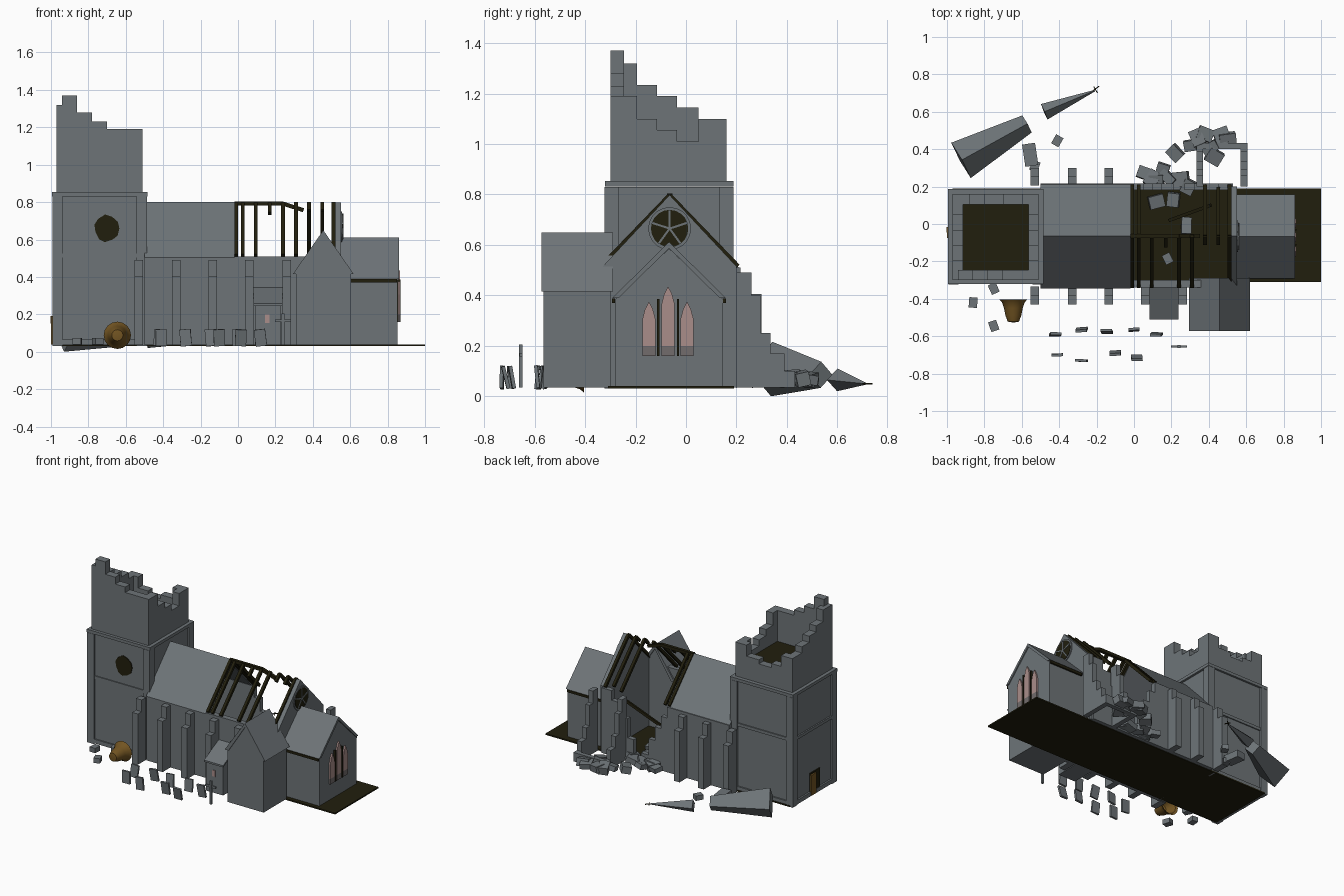
import bpy, bmesh, math, random
from mathutils import Vector, Matrix, Euler

if "Cube" in bpy.data.objects:
    bpy.data.objects.remove(bpy.data.objects["Cube"])
random.seed(4)


def material(name, r, g, b):
    m = bpy.data.materials.new(name)
    m.use_nodes = True
    m.diffuse_color = (r, g, b, 1)
    m.node_tree.nodes["Principled BSDF"].inputs["Base Color"].default_value = (r, g, b, 1)
    return m


STONE = material("grey_stone", .155, .175, .187)
DARK = material("charred_wood", .015, .013, .004)
PINK = material("rose_glass", .40, .27, .255)
SILL = material("dull_glass", .17, .15, .15)
BRASS = material("old_bronze", .17, .09, .016)
GROUND = .035
RIDGE = -.065


def finish(name, bm, mat):
    bmesh.ops.recalc_face_normals(bm, faces=bm.faces)
    mesh = bpy.data.meshes.new(name)
    bm.to_mesh(mesh)
    bm.free()
    mesh.materials.append(mat)
    obj = bpy.data.objects.new(name, mesh)
    bpy.context.collection.objects.link(obj)
    return obj


def block(name, centre, size, mat=STONE, turn=(0, 0, 0)):
    bm = bmesh.new()
    matrix = Matrix.LocRotScale(Vector(centre), Euler(turn), Vector(size))
    bmesh.ops.create_cube(bm, size=1, matrix=matrix)
    return finish(name, bm, mat)


def box(name, xs, ys, zs, mat=STONE):
    spans = (xs, ys, zs)
    return block(name, [(a + b) / 2 for a, b in spans], [b - a for a, b in spans], mat)


def prism(name, axis, profile, span, mat=STONE):
    """Extrude a (horizontal, height) profile along x or y."""
    bm = bmesh.new()
    place = (lambda p, t: (t, *p)) if axis == "x" else (lambda p, t: (p[0], t, p[1]))
    face = bm.faces.new([bm.verts.new(place(p, span[0])) for p in profile])
    grown = bmesh.ops.extrude_face_region(bm, geom=[face])["geom"]
    shift = Vector(place((0, 0), span[1] - span[0]))
    bmesh.ops.translate(bm, vec=shift, verts=[v for v in grown if isinstance(v, bmesh.types.BMVert)])
    return finish(name, bm, mat)


def stepped(name, axis, base, start, steps, span):
    """Broken wall whose top follows (end, height) steps."""
    profile, at = [(start, base)], start
    for end, height in steps:
        profile += [(at, height), (end, height)]
        at = end
    return prism(name, axis, profile + [(at, base)], span)


def beam(name, a, b, width, mat=DARK):
    a, b = Vector(a), Vector(b)
    turn = (b - a).to_track_quat("Z", "Y").to_euler()
    return block(name, (a + b) / 2, (width, width, (b - a).length), mat, turn)


def roof(name, axis, middle, half, eave, top, span, thick=.025):
    profile = [(middle - half, eave), (middle, top), (middle + half, eave),
               (middle + half - thick, eave), (middle, top - thick), (middle - half + thick, eave)]
    return prism(name, axis, profile, span)


def gable(name, axis, middle, half, eave, top, span):
    profile = [(middle - half, GROUND), (middle - half, eave), (middle, top),
               (middle + half, eave), (middle + half, GROUND)]
    return prism(name, axis, profile, span)


def cone(name, a, b, r1, r2):
    a, b = Vector(a), Vector(b)
    bm = bmesh.new()
    turn = (b - a).to_track_quat("Z", "Y").to_matrix().to_4x4()
    bmesh.ops.create_cone(bm, cap_ends=True, segments=4, radius1=r1, radius2=r2, depth=(b - a).length,
                          matrix=Matrix.Translation((a + b) / 2) @ turn)
    return finish(name, bm, STONE)


def ring(middle, height, r, count, wobble=0):
    return [(middle + (r + random.uniform(-wobble, wobble)) * math.cos(math.tau * i / count),
             height + (r + random.uniform(-wobble, wobble)) * math.sin(math.tau * i / count)) for i in range(count)]


box("floor_slab", (-.97, 1), (-.31, .19), (.03, .04), DARK)

# Tower: shaft, corner piers, string courses
box("tower_shaft", (-.98, -.5), (-.31, .175), (GROUND, .83))
for x in (-.965, -.515):
    for y in (-.295, .16):
        block("tower_pier", (x, y, .43), (.055, .055, .8))
for z, w in ((.515, .5), (.842, .51)):
    block("tower_string", (-.74, -.067, z), (w, w, .022))
block("tower_plinth", (-.74, -.067, .05), (.505, .505, .03))
prism("tower_opening", "y", ring(-.7, .66, .07, 11, .008), (-.316, -.309), DARK)

# Ruined belfry walls
stepped("belfry_front", "y", .85, -.94, [(-.86, 1.37), (-.78, 1.28), (-.7, 1.23), (-.51, 1.19)], (-.3, -.245))
stepped("belfry_back", "y", .85, -.97, [(-.88, 1.1), (-.8, 1.02), (-.7, .99), (-.6, 1.02), (-.51, 1.1)], (.105, .16))
ends = (-.195, -.115, -.035, .05, .16)
stepped("belfry_west", "x", .85, -.3, zip(ends, (1.32, 1.235, 1.19, 1.145, 1.1)), (-.97, -.915))
stepped("belfry_east", "x", .85, -.3, zip(ends, (1.19, 1.1, 1.055, 1.01, 1.1)), (-.565, -.51))
box("belfry_floor", (-.92, -.56), (-.25, .11), (.95, .965), DARK)

# West door
box("door_opening", (-.99, -.983), (-.13, -.02), (GROUND, .2), DARK)
box("door_leaf", (-.999, -.99), (-.075, -.02), (.04, .19), BRASS)
block("door_handle", (-.997, -.03, .17), (.01, .03, .04), BRASS)

# Nave walls, the back one broken
box("nave_front_wall", (-.5, .53), (-.34, -.3), (GROUND, .51))
stepped("nave_back_wall", "y", GROUND, -.5,
        [(0, .51), (.05, .43), (.1, .34), (.15, .24), (.21, .12), (.27, .08), (.32, .2), (.38, .34),
         (.45, .44), (.53, .51)], (.182, .217))
roof("nave_roof", "x", RIDGE, .28, .505, .8, (-.5, -.02))
gable("nave_gable", "x", RIDGE, .265, .515, .798, (.51, .55))
for x in (-.53, -.33, -.135, .06, .26):
    for side in (-1, 1):
        if side < 0 or x < 0:
            steps = [(RIDGE + side * .32, .49), (RIDGE + side * .365, .405)]
            stepped("buttress", "x", GROUND, RIDGE + side * .27, steps, (x - .023, x + .023))

# Rose window
rose = (RIDGE, .665)
prism("rose_frame", "x", ring(*rose, .085, 20), (.545, .556))
prism("rose_glass", "x", ring(*rose, .074, 20), (.55, .559), DARK)
for i, (y, z) in enumerate(ring(0, 0, .074, 5)):
    beam("rose_spoke", (.559, *rose), (.559, rose[0] - z, rose[1] + y), .008, STONE)

# Bare rafters: x and reach down each slope
beam("ridge_beam", (-.02, RIDGE, .792), (.24, RIDGE, .792), .022)
beam("sagging_ridge", (.24, RIDGE, .792), (.35, RIDGE, .757), .022)
for x, front, back in ((-.01, 1, 1), (.025, 1, 1), (.095, 1, 0), (.17, .2, 0), (.24, 1, 0),
                       (.31, 1, 0), (.38, .15, 1), (.45, .15, .95), (.51, 1, 1)):
    for side, reach in ((-1, front), (1, back)):
        if reach:
            beam("rafter", (x, RIDGE, .795), (x, RIDGE + side * .27 * reach, .795 - .28 * reach), .02)
beam("fallen_rafter", (.19, .02, .25), (.41, .1, .4), .018)

# Chancel
gable("chancel", "x", RIDGE - .002, .213, .385, .585, (.55, .852))
roof("chancel_roof", "x", RIDGE - .002, .225, .39, .612, (.55, .86))
for y in (-.287, .153):
    box("gutter", (.58, .85), (y - .006, y + .006), (.37, .388), DARK)
for y, top in ((-.147, .375), (RIDGE - .006, .435), (.004, .375)):
    w = .026
    arch = [(y - w, .2), (y + w, .2), (y + w, top - .07), (y + w * .6, top - .03), (y, top),
            (y - w * .6, top - .03), (y - w, top - .07)]
    prism("lancet_glass", "x", arch, (.855, .866), PINK)
    box("lancet_base", (.855, .866), (y - w, y + w), (.16, .2), SILL)
for y in (-.11, -.032):
    box("mullion", (.85, .868), (y - .004, y + .004), (.16, .385), DARK)

# Front transept and lean-to porch
gable("transept", "y", .456, .147, .43, .62, (-.565, -.3))
roof("transept_roof", "y", .456, .163, .415, .65, (-.572, -.29), .03)
prism("porch", "x", [(-.5, GROUND), (-.5, .25), (-.33, .335), (-.33, GROUND)], (.09, .23))
prism("porch_roof", "x", [(-.51, .245), (-.51, .258), (-.335, .345), (-.335, .33)], (.083, .237))
box("porch_window", (.145, .168), (-.505, -.499), (.155, .2), PINK)

# Ruined back transept
for x in (.352, .588):
    stepped("ruined_side", "x", GROUND, .2, [(.26, .49), (.295, .4), (.335, .25), (.39, .17), (.43, .1)],
            (x - .018, x + .018))
box("ruined_end", (.335, .606), (.4, .432), (GROUND, .1))

# Rubble, heaped near the broken wall
for x, y in ((.06, .27), (.15, .28), (.22, .38), (.3, .42), (.34, .46), (.43, .36), (.47, .47), (.38, .48),
             (.5, .46), (.41, .41), (.12, .23), (.18, .25), (.1, .24), (.25, .24), (.29, .2), (.12, .12),
             (.21, .13), (.28, -.01)):
    size = [random.uniform(.055, .09), random.uniform(.05, .085), random.uniform(.03, .055)]
    turn = [random.uniform(-.25, .25), random.uniform(-.25, .25), random.uniform(0, 3)]
    block("rubble", (x, y, .07), size, STONE, turn)
for x, y in ((-.86, -.42), (-.75, -.345), (-.75, -.545), (-.41, .445), (.18, -.185), (-.53, .31)):
    block("loose_stone", (x, y, .055), (.045, .055, .035), STONE, (0, 0, random.uniform(-.6, .6)))
block("fallen_slab", (-.555, .37, .07), (.07, .12, .05), STONE, (0, 0, .15))

# Fallen spire in two pieces, with its cross
cone("spire_base", (-.925, .34, .108), (-.572, .535, .085), .108, .052)
cone("spire_tip", (-.48, .6, .065), (-.21, .713, .05), .045, .004)
beam("spire_cross_shaft", (-.225, .708, .05), (-.185, .738, .05), .005)
beam("spire_cross_arm", (-.215, .735, .05), (-.195, .7, .05), .005)

# Gravestones
for x, y in ((-.42, -.59), (-.28, -.565), (-.145, -.575), (0, -.565), (.12, -.59),
             (-.41, -.7), (-.28, -.73), (-.1, -.69), (.015, -.715)):
    lean = (random.uniform(-.25, .25), random.uniform(-.12, .12), random.uniform(-.1, .1))
    block("gravestone", (x, y, .075), (.06, .014, .09), STONE, lean)
block("grave_cross_shaft", (.24, -.655, .12), (.015, .014, .17))
block("grave_cross_arm", (.24, -.655, .165), (.085, .012, .014))

# Bell lying on its side, mouth to the back
bm = bmesh.new()
outline = [(0, -.527), (.03, -.522), (.042, -.49), (.05, -.45), (.06, -.42), (.073, -.405),
           (.058, -.412), (.036, -.48), (0, -.5)]
points = [bm.verts.new((-.645 + r, y, .088)) for r, y in outline]
edges = [bm.edges.new(pair) for pair in zip(points, points[1:])]
bmesh.ops.spin(bm, geom=points + edges, cent=(-.645, 0, .088), axis=(0, 1, 0), angle=math.tau, steps=16)
bmesh.ops.remove_doubles(bm, verts=bm.verts, dist=.0005)
bell = finish("bell", bm, BRASS)
bpy.context.view_layer.objects.active = bell
bell.select_set(True)
bpy.ops.object.shade_smooth_by_angle()
